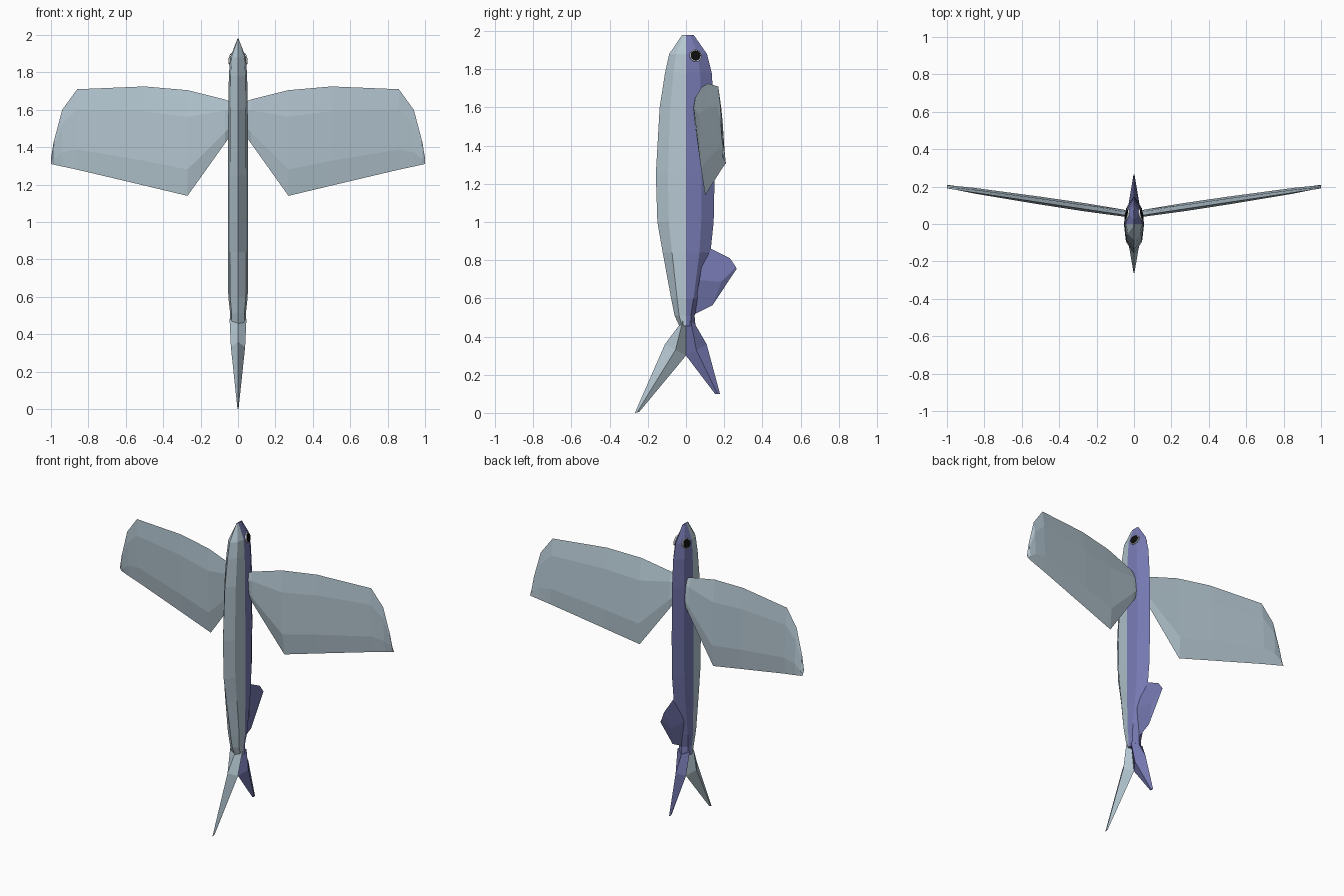
import bpy, bmesh
from mathutils import Vector

if "Cube" in bpy.data.objects:
    bpy.data.objects.remove(bpy.data.objects["Cube"])


def material(name, rgb):
    m = bpy.data.materials.new(name)
    m.diffuse_color = (*rgb, 1)
    m.use_nodes = True
    m.node_tree.nodes["Principled BSDF"].inputs["Base Color"].default_value = m.diffuse_color
    return m


SILVER = material("silver blue", (0.46, 0.57, 0.64))
BLUE = material("back blue", (0.18, 0.19, 0.44))
BLACK = material("eye black", (0.004, 0.004, 0.004))
WHITE = material("eye rim white", (0.75, 0.78, 0.8))


def loft(name, rings, mats):
    """Skin a series of rings with equal point counts and close both ends."""
    bm = bmesh.new()
    vs = [[bm.verts.new(p) for p in r] for r in rings]
    n = len(vs[0])
    for a, b in zip(vs, vs[1:]):
        for i in range(n):
            j = (i + 1) % n
            bm.faces.new((a[i], a[j], b[j], b[i]))
    bm.faces.new(vs[0])
    bm.faces.new(vs[-1])
    bmesh.ops.recalc_face_normals(bm, faces=bm.faces)
    # second colour goes on the back half (y > 0)
    if len(mats) > 1:
        for f in bm.faces:
            f.material_index = int(f.calc_center_median().y > 0)
    me = bpy.data.meshes.new(name)
    bm.to_mesh(me)
    bm.free()
    for m in mats:
        me.materials.append(m)
    ob = bpy.data.objects.new(name, me)
    bpy.context.collection.objects.link(ob)
    return ob


def mirror(ob):
    ob.modifiers.new("mirror", 'MIRROR').use_axis[0] = True


# body: z, belly y, back y, half width
def body_ring(z, f, b, w):
    right = [(w * 0.8, f * 0.6), (w, 0), (w * 0.8, b * 0.55)]
    pts = [(0, f)] + right + [(0, b)] + [(-x, y) for x, y in reversed(right)]
    return [(x, y, z) for x, y in pts]


body = [(1.98, -0.02, 0.04, 0.003), (1.88, -0.088, 0.11, 0.042),
        (1.78, -0.11, 0.135, 0.049), (1.6, -0.138, 0.147, 0.052),
        (1.25, -0.158, 0.15, 0.054), (1.0, -0.15, 0.145, 0.054),
        (0.84, -0.122, 0.128, 0.054), (0.6, -0.078, 0.072, 0.052),
        (0.51, -0.06, 0.045, 0.042), (0.455, -0.035, 0.05, 0.042)]
loft("body", [body_ring(*r) for r in body], [SILVER, BLUE])


# upright fins: diamond sections between two edge points in (y, z)
def diamond(a, b, t):
    my, mz = (a[0] + b[0]) / 2, (a[1] + b[1]) / 2
    return [(0, *a), (t, my, mz), (0, *b), (-t, my, mz)]


loft("tail_belly_lobe", [diamond((-0.035, 0.46), (0, 0.5), 0.045),
                         diamond((-0.11, 0.36), (0, 0.3), 0.038),
                         diamond((-0.268, 0), (-0.245, 0.005), 0.003)], [SILVER])
loft("tail_back_lobe", [diamond((0.05, 0.46), (0, 0.5), 0.045),
                        diamond((0.108, 0.36), (0, 0.3), 0.038),
                        diamond((0.178, 0.1), (0.152, 0.1), 0.004)], [BLUE])
loft("dorsal_fin", [diamond((0.04, 0.515), (0.1, 0.875), 0.035),
                    diamond((0.14, 0.565), (0.23, 0.81), 0.016),
                    diamond((0.265, 0.755), (0.258, 0.77), 0.003)], [BLUE])


# wings: lens sections at x with top z, bottom z, half thickness
def wing_ring(x, top, bot, t):
    y = 0.05 + 0.15 * x

    def p(k, d):
        return (x, y - 0.01 + 0.02 * k + d, top + (bot - top) * k)
    return [p(0, 0), p(0.25, -t), p(0.75, -t), p(1, 0), p(0.75, t), p(0.25, t)]


wing = [(0.035, 1.64, 1.47, 0.012), (0.07, 1.655, 1.42, 0.014),
        (0.27, 1.705, 1.14, 0.017), (0.5, 1.725, 1.195, 0.016),
        (0.86, 1.71, 1.28, 0.01), (0.94, 1.6, 1.297, 0.006),
        (0.985, 1.43, 1.307, 0.003), (1.0, 1.34, 1.31, 0.001)]
mirror(loft("wings", [wing_ring(*r) for r in wing], [SILVER]))


# eyes: thin discs lying on the head
def eye_disc(name, radius, out, mat):
    n = Vector((0.94, 0.24, 0.2)).normalized()
    bm = bmesh.new()
    bmesh.ops.create_cone(bm, cap_ends=True, segments=16, radius1=radius,
                          radius2=radius, depth=0.008)
    bmesh.ops.rotate(bm, verts=bm.verts,
                     matrix=n.to_track_quat('Z', 'Y').to_matrix())
    bmesh.ops.translate(bm, verts=bm.verts,
                        vec=Vector((0.037, 0.05, 1.872)) + n * out)
    me = bpy.data.meshes.new(name)
    bm.to_mesh(me)
    bm.free()
    me.materials.append(mat)
    ob = bpy.data.objects.new(name, me)
    bpy.context.collection.objects.link(ob)
    mirror(ob)


eye_disc("eye_rims", 0.032, 0.0, WHITE)
eye_disc("eye_pupils", 0.027, 0.003, BLACK)
